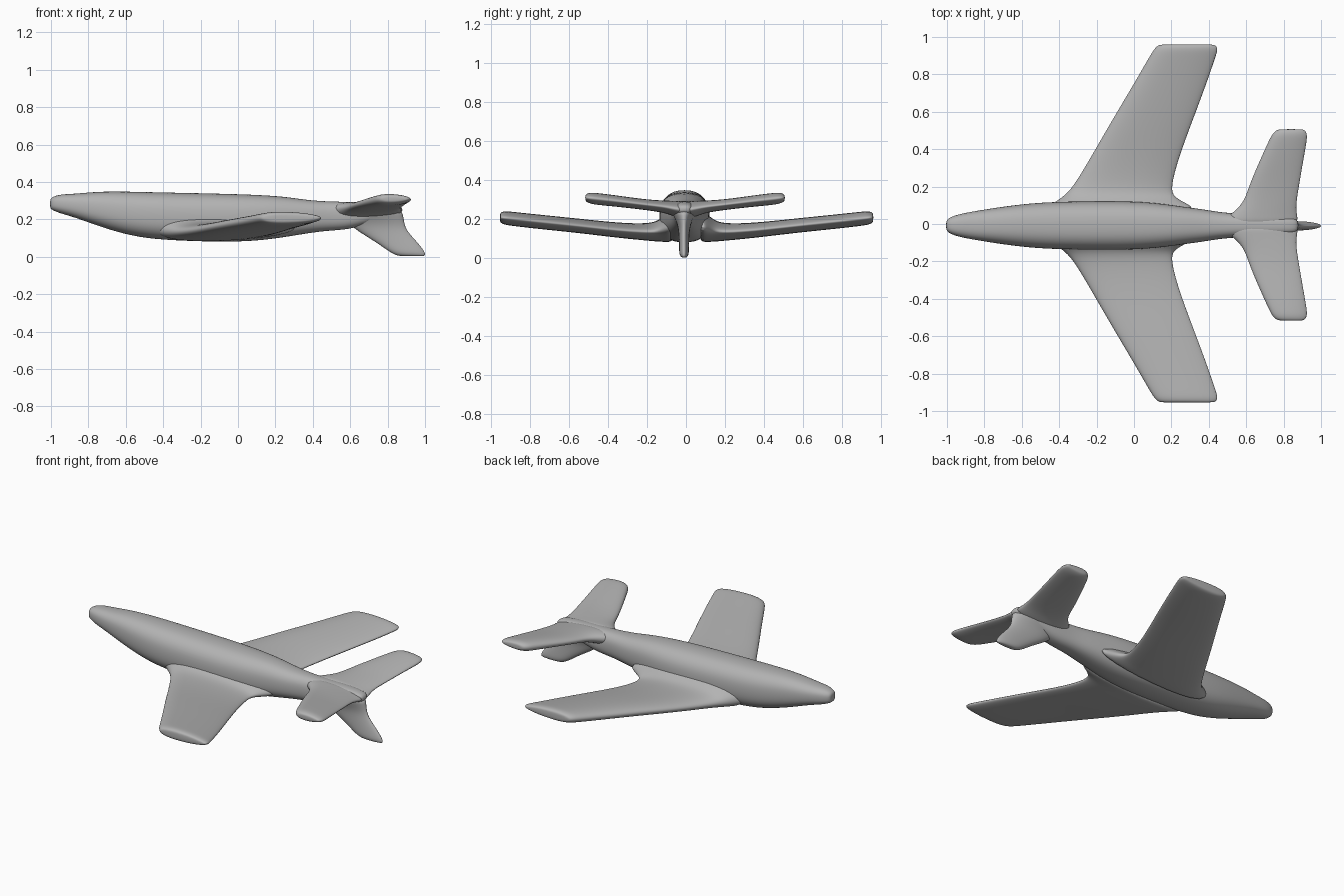
import bpy, bmesh, math

cube = bpy.data.objects.get("Cube")
if cube:
    bpy.data.objects.remove(cube, do_unlink=True)

grey = bpy.data.materials.new("plain grey")
grey.use_nodes = True
grey.diffuse_color = (0.45, 0.45, 0.45, 1)
bsdf = next(n for n in grey.node_tree.nodes if n.type == 'BSDF_PRINCIPLED')
bsdf.inputs["Base Color"].default_value = (0.45, 0.45, 0.45, 1)
bsdf.inputs["Roughness"].default_value = 0.7

N = 24  # points around each cross-section


def power(v, e):
    return math.copysign(abs(v) ** e, v)


def ring(half_u, half_v, exponent=1.0, taper=0.0):
    """Rounded section; taper thins the +u end."""
    pts = []
    for i in range(N):
        a = 2 * math.pi * i / N
        c, s = math.cos(a), math.sin(a)
        pts.append((half_u * power(c, exponent),
                    half_v * power(s, exponent) * (1 - taper * c)))
    return pts


def loft(name, rings, mirror=False, y_shift=0.0):
    """Skin a list of closed rings, cap both ends and smooth the result."""
    bm = bmesh.new()
    loops = [[bm.verts.new(p) for p in r] for r in rings]
    for a, b in zip(loops, loops[1:]):
        for i in range(N):
            j = (i + 1) % N
            bm.faces.new((a[i], a[j], b[j], b[i]))
    bm.faces.new(loops[0])
    bm.faces.new(loops[-1])
    bmesh.ops.recalc_face_normals(bm, faces=bm.faces)
    for f in bm.faces:
        f.smooth = True
    mesh = bpy.data.meshes.new(name)
    bm.to_mesh(mesh)
    bm.free()
    mesh.materials.append(grey)
    obj = bpy.data.objects.new(name, mesh)
    obj.location.y = y_shift
    bpy.context.collection.objects.link(obj)
    if mirror:
        m = obj.modifiers.new("other side", 'MIRROR')
        m.use_axis = (False, True, False)
        m.use_mirror_merge = False
    sub = obj.modifiers.new("smooth", 'SUBSURF')
    sub.levels = sub.render_levels = 2
    return obj


# Fuselage: x, half width, bottom z, top z
body = [
    (-1.005, 0.020, 0.262, 0.305), (-0.995, 0.038, 0.25, 0.32),
    (-0.95, 0.058, 0.232, 0.335), (-0.87, 0.074, 0.21, 0.337),
    (-0.75, 0.094, 0.165, 0.35), (-0.60, 0.115, 0.118, 0.35),
    (-0.45, 0.127, 0.092, 0.346), (-0.20, 0.131, 0.081, 0.341),
    (0.00, 0.130, 0.079, 0.336), (0.15, 0.118, 0.09, 0.33),
    (0.27, 0.100, 0.108, 0.32), (0.37, 0.087, 0.125, 0.304),
    (0.48, 0.068, 0.14, 0.296), (0.60, 0.062, 0.145, 0.294),
    (0.74, 0.055, 0.19, 0.293), (0.84, 0.045, 0.22, 0.285),
    (0.88, 0.030, 0.235, 0.268),
]
loft("fuselage", [
    [(x, u, (lo + hi) / 2 + v) for u, v in ring(w, (hi - lo) / 2, 0.8)]
    for x, w, lo, hi in body], y_shift=-0.008)


def panel(name, sections, y_shift=0.0):
    """Mirrored wing panel. Sections: y, front x, rear x, bottom z, top z."""
    rings = [[((a + b) / 2 + u, y, (lo + hi) / 2 + v)
              for u, v in ring((b - a) / 2, (hi - lo) / 2, 0.9, 0.25)]
             for y, a, b, lo, hi in sections]
    return loft(name, rings, mirror=True, y_shift=y_shift)


# Swept wings with flared roots and rounded tips
panel("wings", [
    (0.06, -0.50, 0.36, 0.085, 0.25),
    (0.105, -0.44, 0.29, 0.085, 0.225),
    (0.14, -0.385, 0.215, 0.086, 0.195),
    (0.19, -0.33, 0.198, 0.09, 0.175),
    (0.35, -0.235, 0.24, 0.105, 0.18),
    (0.55, -0.12, 0.315, 0.13, 0.202),
    (0.75, 0.00, 0.39, 0.15, 0.222),
    (0.89, 0.08, 0.437, 0.166, 0.237),
    (0.93, 0.105, 0.450, 0.172, 0.241),
    (0.952, 0.125, 0.440, 0.18, 0.236),
    (0.958, 0.15, 0.42, 0.192, 0.225),
], 0.003)

# Tailplane
panel("tailplane", [
    (-0.005, 0.47, 0.88, 0.20, 0.292),
    (0.045, 0.50, 0.875, 0.21, 0.293),
    (0.08, 0.545, 0.868, 0.225, 0.294),
    (0.13, 0.59, 0.87, 0.238, 0.296),
    (0.22, 0.618, 0.885, 0.25, 0.303),
    (0.34, 0.67, 0.905, 0.264, 0.32),
    (0.45, 0.72, 0.925, 0.274, 0.334),
    (0.485, 0.738, 0.926, 0.28, 0.336),
    (0.507, 0.76, 0.915, 0.29, 0.33),
    (0.512, 0.785, 0.895, 0.30, 0.32),
], -0.005)

# Downward fin: z, front x, rear x, half thickness
fin = [
    (0.26, 0.52, 0.875, 0.075), (0.22, 0.555, 0.885, 0.055),
    (0.18, 0.59, 0.89, 0.036), (0.14, 0.635, 0.902, 0.028),
    (0.08, 0.735, 0.958, 0.025), (0.04, 0.79, 0.99, 0.025),
    (0.018, 0.825, 1.002, 0.023), (0.007, 0.85, 1.0, 0.016),
    (0.003, 0.88, 0.99, 0.008),
]
loft("tail_fin", [
    [((a + b) / 2 + u, v, z) for u, v in ring((b - a) / 2, t, 0.9, 0.2)]
    for z, a, b, t in fin], y_shift=-0.01)
